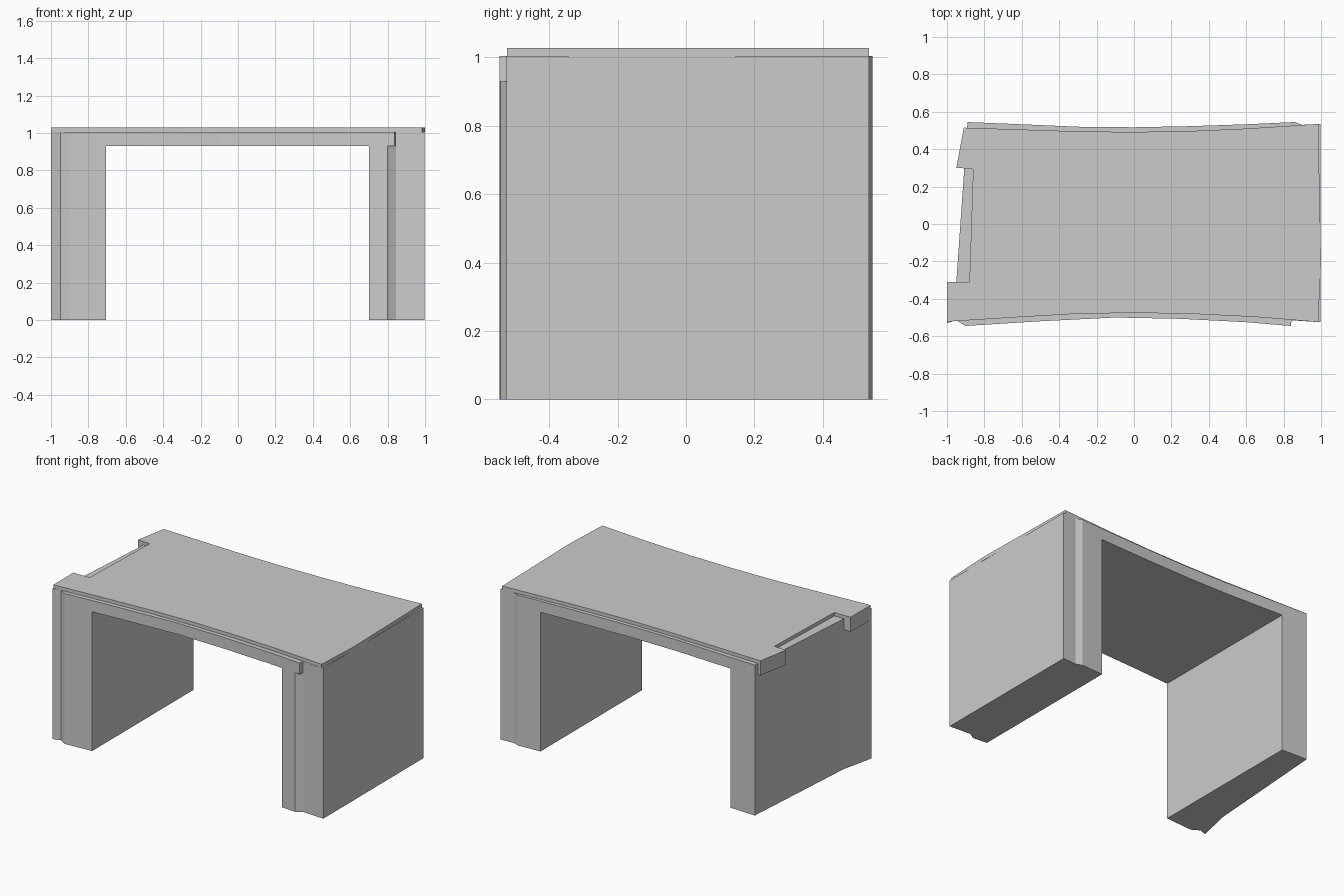
import bpy
import bmesh

if "Cube" in bpy.data.objects:
    bpy.data.objects.remove(bpy.data.objects["Cube"], do_unlink=True)

grey = bpy.data.materials.new("plain_grey")
grey.use_nodes = True
colour = (0.6, 0.6, 0.6, 1)
grey.diffuse_color = colour
grey.node_tree.nodes["Principled BSDF"].inputs["Base Color"].default_value = colour


def prism(name, outline, bottom, top):
    """Extrude a counter-clockwise plan outline from bottom to top."""
    mesh = bpy.data.meshes.new(name)
    bm = bmesh.new()
    face = bm.faces.new([bm.verts.new((x, y, bottom)) for x, y in outline])
    result = bmesh.ops.extrude_face_region(bm, geom=[face])
    moved = [v for v in result["geom"] if isinstance(v, bmesh.types.BMVert)]
    bmesh.ops.translate(bm, verts=moved, vec=(0, 0, top - bottom))
    bmesh.ops.recalc_face_normals(bm, faces=bm.faces)
    bm.to_mesh(mesh)
    bm.free()
    mesh.materials.append(grey)
    obj = bpy.data.objects.new(name, mesh)
    bpy.context.scene.collection.objects.link(obj)
    return obj


SOFFIT, LEDGE, TOP = 0.93, 1.005, 1.028

# Walls and beam as one block with bowed long sides
front = [(-1, -0.53), (-0.95, -0.515), (-0.9, -0.545), (-0.5, -0.52), (-0.1, -0.5),
         (0.25, -0.507), (0.6, -0.525), (0.8, -0.542), (0.845, -0.515), (0.998, -0.525)]
back = [(0.997, 0.535), (0.9, 0.53), (0.86, 0.545), (0.6, 0.533), (0.3, 0.523),
        (0, 0.517), (-0.3, 0.52), (-0.6, 0.533), (-0.89, 0.545)]
bend = [(-0.95, -0.31)]
frame = prism("frame", front + back + bend, 0, LEDGE)

# Passage cut through between the walls
cutter = prism("passage_cutter", [(-0.705, -1), (0.7, -1), (0.7, 1), (-0.705, 1)], -0.5, SOFFIT)
cutter.hide_render = True
cutter.hide_viewport = True
cutter.display_type = "WIRE"
cut = frame.modifiers.new("passage", "BOOLEAN")
cut.operation = "DIFFERENCE"
cut.solver = "EXACT"
cut.object = cutter

# Roof slab with the recess in its left end
prism("roof_slab", [
    (-1, -0.522), (-0.6, -0.497), (-0.3, -0.48), (0, -0.475), (0.3, -0.48), (0.65, -0.497),
    (0.985, -0.524), (1, -0.2), (0.985, 0.535), (0.6, 0.51), (0.3, 0.497), (0, 0.492),
    (-0.3, 0.495), (-0.6, 0.505), (-0.91, 0.515), (-0.95, 0.3), (-0.86, 0.295),
    (-0.88, -0.31), (-1, -0.31)], LEDGE, TOP)

# Deep corner blocks hanging beside the recess
prism("front_corner_block", [(-1, -0.525), (-0.9, -0.5), (-0.9, -0.31), (-1, -0.31)],
      SOFFIT, LEDGE)
prism("back_corner_block", [(-0.95, 0.3), (-0.86, 0.297), (-0.86, 0.51), (-0.91, 0.515)],
      SOFFIT, LEDGE)

# Square end of the front beam
prism("beam_end", [(0.78, -0.54), (0.838, -0.545), (0.843, -0.51), (0.78, -0.51)], SOFFIT, LEDGE)
